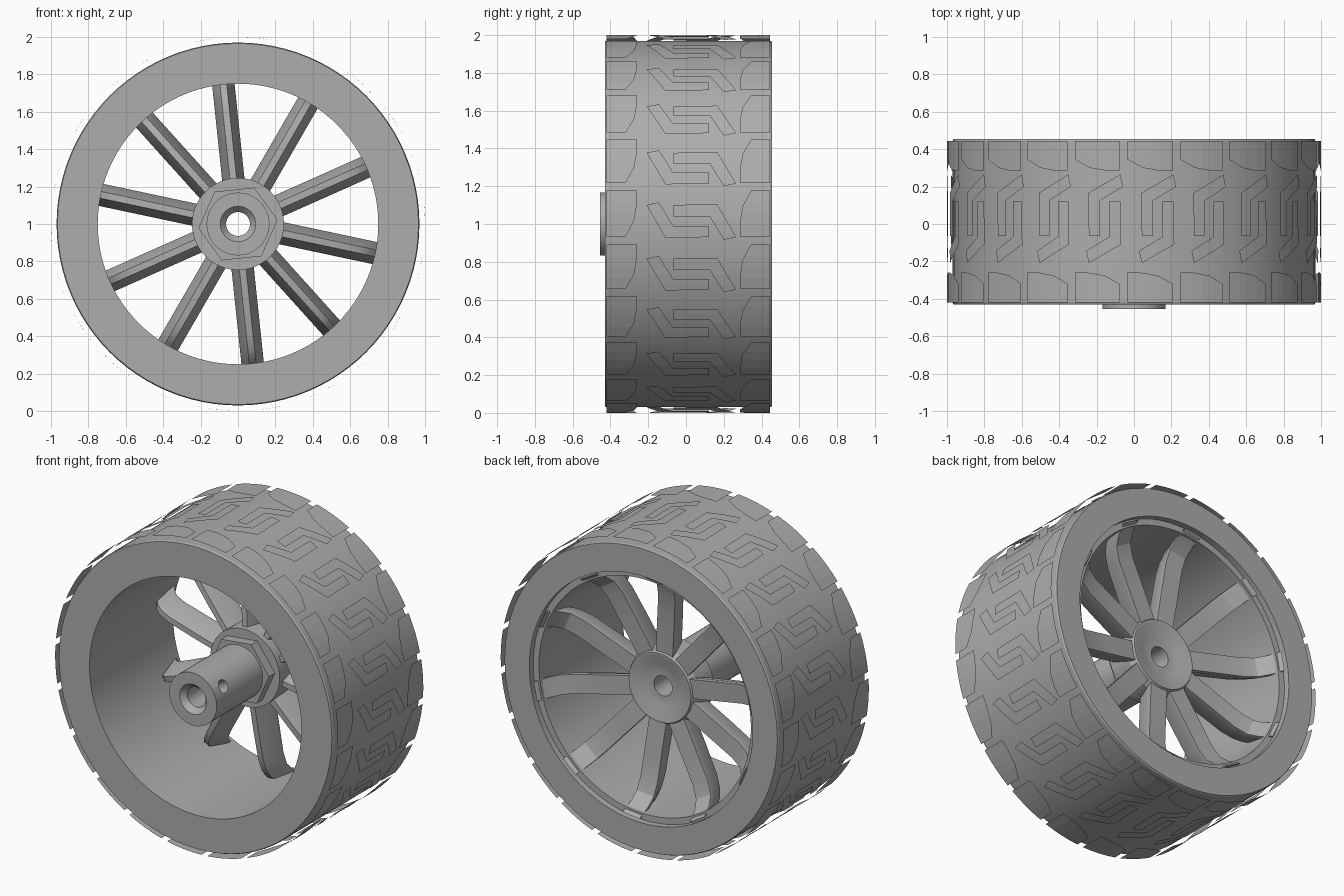
import bpy, bmesh
from math import sin, cos, pi, radians
from mathutils import Matrix, Vector

cube = bpy.data.objects.get("Cube")
if cube:
    bpy.data.objects.remove(cube)

gray = bpy.data.materials.new("plain gray")
gray.use_nodes = True
COLOR = (0.42, 0.42, 0.42, 1)
gray.diffuse_color = COLOR
gray.node_tree.nodes["Principled BSDF"].inputs["Base Color"].default_value = COLOR

CENTER = Vector((0, 0, 1))
TURN = radians(6)          # the hub and spokes are turned slightly


def finish(name, bm, smooth=True):
    bmesh.ops.recalc_face_normals(bm, faces=bm.faces)
    mesh = bpy.data.meshes.new(name)
    bm.to_mesh(mesh)
    bm.free()
    mesh.materials.append(gray)
    obj = bpy.data.objects.new(name, mesh)
    obj.location = CENTER
    bpy.context.collection.objects.link(obj)
    if smooth:
        bpy.ops.object.select_all(action="DESELECT")
        obj.select_set(True)
        bpy.context.view_layer.objects.active = obj
        bpy.ops.object.shade_smooth_by_angle(angle=radians(25))
    return obj


def lathe(bm, profile, segments, start=0.0):
    """Turn a closed (radius, y) profile around the axle."""
    rings = []
    for i in range(segments):
        a = start + 2 * pi * i / segments
        rings.append([bm.verts.new((r * cos(a), y, r * sin(a))) for r, y in profile])
    n = len(profile)
    for i in range(segments):
        p, q = rings[i], rings[(i + 1) % segments]
        for j in range(n):
            k = (j + 1) % n
            bm.faces.new((p[j], p[k], q[k], q[j]))


# Tyre and rim barrel, with a ledge at the back
bm = bmesh.new()
lathe(bm, [(.75, -.43), (.965, -.43), (.97, -.42), (.97, .445), (.965, .455),
           (.79, .455), (.79, .415), (.75, .415)], 96)
finish("tyre", bm)

# Hub with stub axle, bore and dished back
bm = bmesh.new()
lathe(bm, [(.064, -.42), (.095, -.455), (.168, -.455), (.168, .07), (.246, .07),
           (.246, .22), (.22, .265), (.205, .265), (.13, .232), (.064, .232)], 48)
hub = finish("hub", bm, False)

# Set screw hole through one side of the stub
bm = bmesh.new()
bmesh.ops.create_cone(bm, cap_ends=True, segments=24, radius1=.04, radius2=.04, depth=.3,
                      matrix=Matrix.Rotation(-radians(30), 4, "Y")
                      @ Matrix.Translation((.18, -.355, 0))
                      @ Matrix.Rotation(pi / 2, 4, "Y"))
cutter = finish("screw_hole_cutter", bm, False)
cutter.hide_render = True
cut = hub.modifiers.new("screw hole", "BOOLEAN")
cut.operation = "DIFFERENCE"
cut.object = cutter
cut.solver = "EXACT"
bpy.ops.object.select_all(action="DESELECT")
hub.select_set(True)
bpy.context.view_layer.objects.active = hub
bpy.ops.object.modifier_apply(modifier=cut.name)
bpy.data.objects.remove(cutter)
bpy.ops.object.shade_smooth_by_angle(angle=radians(25))

# Hexagonal collar
bm = bmesh.new()
lathe(bm, [(.1, .01), (.213, .01), (.213, .08), (.1, .08)], 6, TURN)
finish("hex_collar", bm, False)

# Ten tapered spokes that sweep back to the rim: (radius, back y, front y)
SPOKE = [(.18, .25, .1), (.42, .27, .12), (.6, .285, .14),
         (.68, .31, .165), (.73, .36, .2), (.775, .44, .26)]
bm = bmesh.new()
for i in range(10):
    turn = Matrix.Rotation(-(TURN + pi / 10 + i * pi / 5), 3, "Y")
    rings = []
    for r, back, front in SPOKE:
        section = [(-.06, back), (.06, back), (.06, back - .03),
                   (.018, front), (-.018, front), (-.06, back - .03)]
        rings.append([bm.verts.new(turn @ Vector((r, y, w))) for w, y in section])
    for p, q in zip(rings, rings[1:]):
        for j in range(6):
            k = (j + 1) % 6
            bm.faces.new((p[j], p[k], q[k], q[j]))
    bm.faces.new(rings[0])
    bm.faces.new(rings[-1])
finish("spokes", bm)


def tread(name, outline, offset, bevel, count=22):
    """Raised blocks wrapped round the tyre; outline is (along tread, y)."""
    flat = bmesh.new()
    face = flat.faces.new([flat.verts.new((t, y, .962)) for t, y in outline])
    face.normal_update()
    bmesh.ops.inset_region(flat, faces=[face], thickness=bevel)
    for v in face.verts:
        v.co.z = 1.0
    for t in (-.06, 0, .06):
        bmesh.ops.bisect_plane(flat, geom=flat.verts[:] + flat.edges[:] + flat.faces[:],
                               plane_co=(t, 0, 0), plane_no=(1, 0, 0))
    bm = bmesh.new()
    for i in range(count):
        start = radians(offset) + 2 * pi * i / count
        wrapped = {}
        for v in flat.verts:
            a = start + v.co.x
            wrapped[v] = bm.verts.new((v.co.z * cos(a), v.co.y, v.co.z * sin(a)))
        for f in flat.faces:
            bm.faces.new([wrapped[v] for v in f.verts])
    flat.free()
    obj = finish(name, bm, False)
    # Open shells: make sure the faces point away from the axle
    mesh = obj.data
    if sum(p.normal.dot(Vector((p.center.x, 0, p.center.z))) * p.area
           for p in mesh.polygons) < 0:
        mesh.flip_normals()


def half_turn(outline, mid):
    return [(-t, 2 * mid - y) for t, y in outline]


# Shoulder pads on both edges, and pairs of hooked bars between them
PAD = [(-.122, .445), (.122, .445), (.122, .345), (.04, .3), (-.05, .285), (-.122, .285)]
HOOK = [(.085, -.065), (.09, .165), (-.085, .265), (-.1, .2), (.025, .125), (.025, -.065)]
tread("back_shoulder_pads", PAD, 3.2, .006)
tread("front_shoulder_pads", half_turn(PAD, .0125), 3.2, .006)
tread("back_hooked_bars", HOOK, .9, .01)
tread("front_hooked_bars", half_turn(HOOK, .028), .9, .01)
